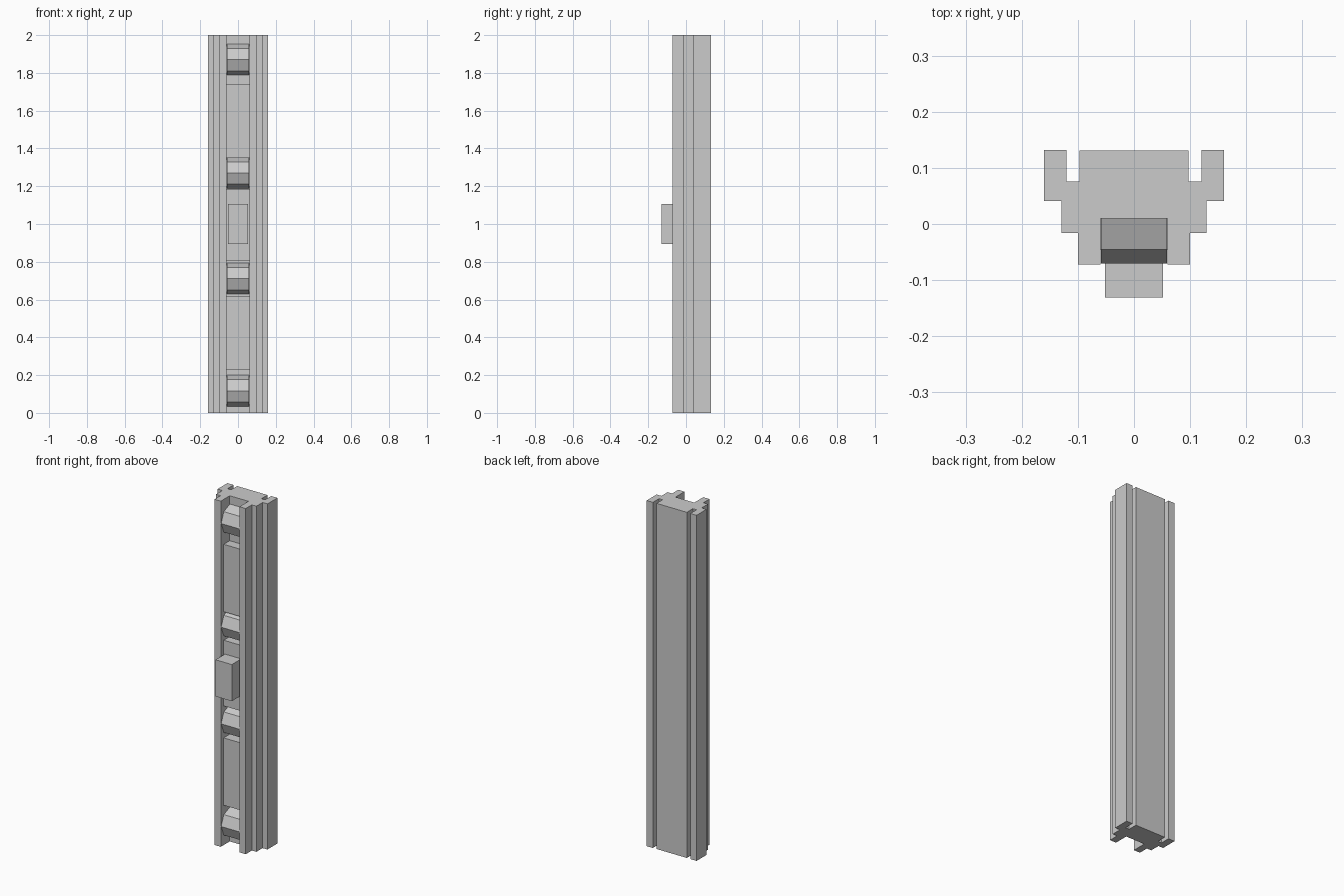
import bpy, bmesh, math

if "Cube" in bpy.data.objects:
    bpy.data.objects.remove(bpy.data.objects["Cube"])

HEIGHT = 2.0


def finish(bm, name):
    bmesh.ops.recalc_face_normals(bm, faces=bm.faces)
    mesh = bpy.data.meshes.new(name)
    bm.to_mesh(mesh)
    bm.free()
    obj = bpy.data.objects.new(name, mesh)
    bpy.context.collection.objects.link(obj)
    return obj


def box(name, x0, x1, y0, y1, z0, z1):
    bm = bmesh.new()
    bmesh.ops.create_cube(bm, size=1)
    for v in bm.verts:
        v.co = ((x0 + x1) / 2 + v.co.x * (x1 - x0),
                (y0 + y1) / 2 + v.co.y * (y1 - y0),
                (z0 + z1) / 2 + v.co.z * (z1 - z0))
    return finish(bm, name)


def roller(name, z, y=0.014, r=0.084, width=0.118, sides=8):
    # octagonal bar lying along x, with a corner pointing forward
    bm = bmesh.new()
    ring = [bm.verts.new((-width / 2, y + r * math.cos(i * math.tau / sides),
                          z + r * math.sin(i * math.tau / sides)))
            for i in range(sides)]
    face = bm.faces.new(ring)
    ext = bmesh.ops.extrude_face_region(bm, geom=[face])["geom"]
    bmesh.ops.translate(bm, vec=(width, 0, 0),
                        verts=[e for e in ext if isinstance(e, bmesh.types.BMVert)])
    return finish(bm, name)


# Stepped rail: right half of the cross-section, mirrored and extruded upward
half = [(0.06, 0.01), (0.06, -0.072), (0.10, -0.072), (0.10, -0.016),
        (0.129, -0.016), (0.129, 0.041), (0.16, 0.041), (0.16, 0.132),
        (0.12, 0.132), (0.12, 0.076), (0.097, 0.076), (0.097, 0.131)]
outline = half + [(-x, y) for x, y in reversed(half)]
bm = bmesh.new()
base = bm.faces.new([bm.verts.new((x, y, 0)) for x, y in outline])
ext = bmesh.ops.extrude_face_region(bm, geom=[base])["geom"]
bmesh.ops.translate(bm, vec=(0, 0, HEIGHT),
                    verts=[e for e in ext if isinstance(e, bmesh.types.BMVert)])
finish(bm, "rail")

# Rollers in the front channel
for i, z in enumerate((0.117, 0.711, 1.27, 1.87)):
    roller(f"roller_{i + 1}", z)

# Raised panels between the rollers
for i, (z0, z1) in enumerate(((0.23, 0.62), (0.805, 1.185), (1.35, 1.74))):
    box(f"channel_panel_{i + 1}", -0.06, 0.06, -0.045, 0.02, z0, z1)

# Block standing out of the channel at mid height
box("front_block", -0.052, 0.052, -0.131, -0.02, 0.895, 1.107)
